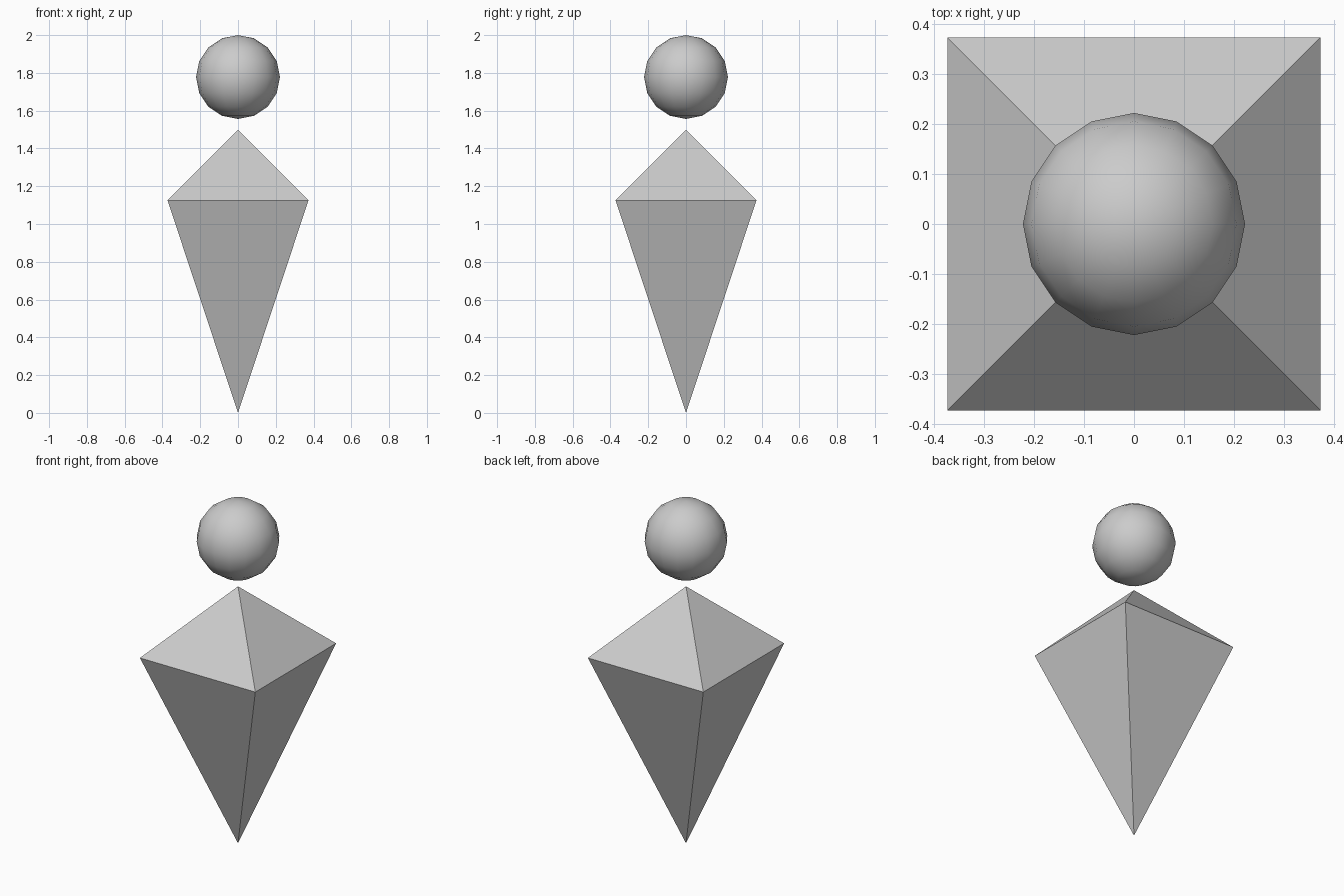
import bpy
import bmesh

if "Cube" in bpy.data.objects:
    bpy.data.objects.remove(bpy.data.objects["Cube"])


def add_object(name, bm):
    bmesh.ops.recalc_face_normals(bm, faces=bm.faces)
    mesh = bpy.data.meshes.new(name)
    bm.to_mesh(mesh)
    bm.free()
    obj = bpy.data.objects.new(name, mesh)
    bpy.context.collection.objects.link(obj)
    return obj


# Body: faceted double pyramid with a square waist
HALF, WAIST_Z, TOP_Z = 0.373, 1.125, 1.5
bm = bmesh.new()
waist = [bm.verts.new((x * HALF, y * HALF, WAIST_Z))
         for x, y in ((-1, -1), (1, -1), (1, 1), (-1, 1))]
for tip_z in (0.0, TOP_Z):
    tip = bm.verts.new((0, 0, tip_z))
    for i in range(4):
        bm.faces.new((waist[i], waist[(i + 1) % 4], tip))
add_object("body", bm)

# Head: smooth low-poly ball floating above the body
RADIUS = 0.222
bm = bmesh.new()
bmesh.ops.create_uvsphere(bm, u_segments=16, v_segments=8, radius=RADIUS)
for face in bm.faces:
    face.smooth = True
head = add_object("head", bm)
head.location.z = 2.0 - RADIUS
